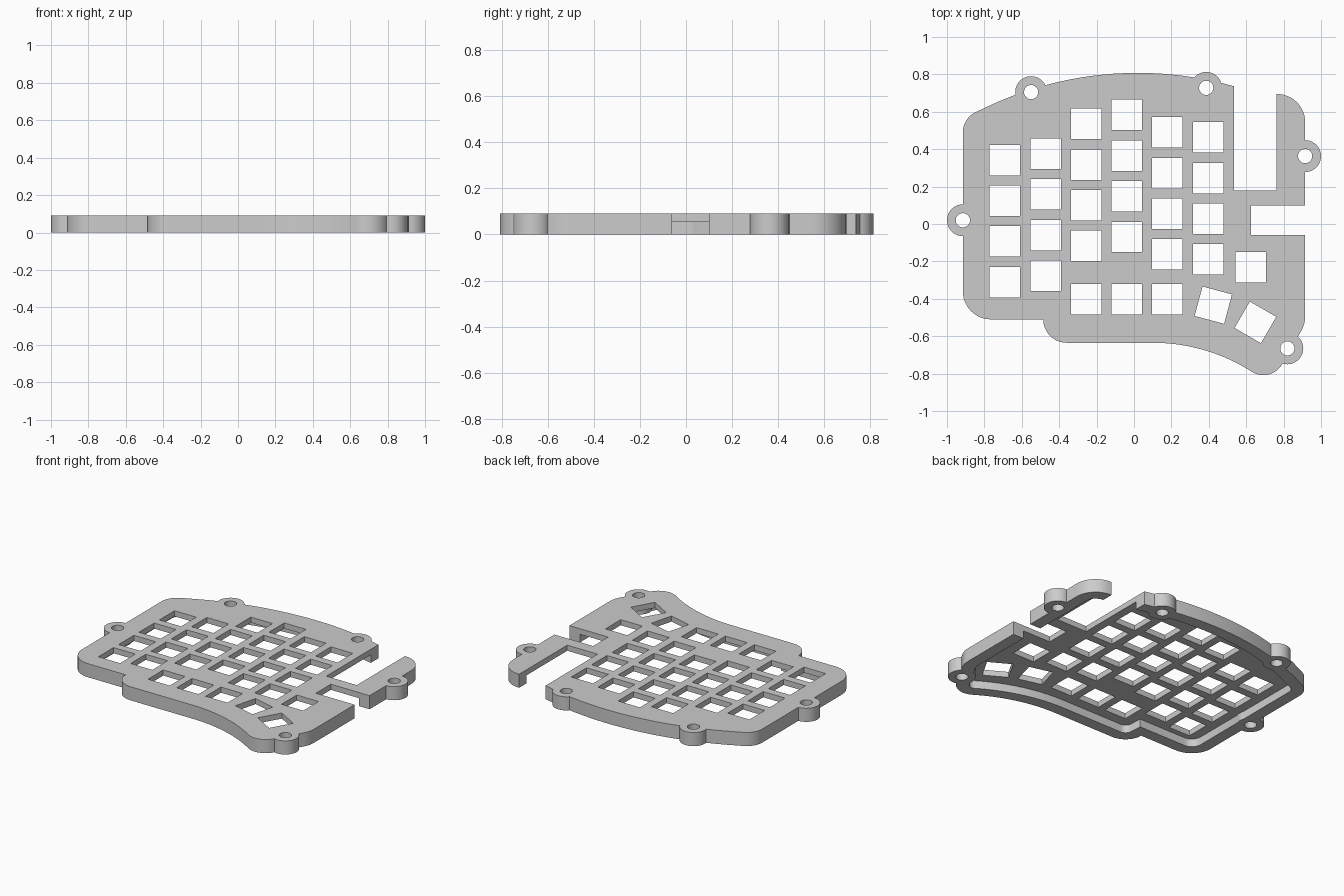
import bpy, bmesh
from math import radians, cos, sin
from mathutils import Vector, Matrix

cube = bpy.data.objects.get("Cube")
if cube:
    bpy.data.objects.remove(cube, do_unlink=True)

TOP = 0.092      # overall height
RECESS = 0.054   # depth of the underside pocket
RIM = 0.08       # width of the rim around the pocket
KEY = 0.163      # side of a key opening
PITCH = 0.2175   # key spacing

grey = bpy.data.materials.new("plate_grey")
grey.use_nodes = True
grey.diffuse_color = (0.6, 0.6, 0.6, 1)
grey.node_tree.nodes["Principled BSDF"].inputs["Base Color"].default_value = (0.6, 0.6, 0.6, 1)


def arc(cx, cy, r, a0, a1, n=12):
    angles = [radians(a0 + (a1 - a0) * i / n) for i in range(n + 1)]
    return [Vector((cx + r * cos(a), cy + r * sin(a))) for a in angles]


def rect(cx, cy, w, h, turn=0):
    rot = Matrix.Rotation(radians(turn), 2)
    corners = ((-1, -1), (1, -1), (1, 1), (-1, 1))
    return [Vector((cx, cy)) + rot @ Vector((sx * w / 2, sy * h / 2)) for sx, sy in corners]


def inset(points, d):
    """Offset a counter-clockwise loop inward with mitred corners."""
    result = []
    for i, p in enumerate(points):
        a = (p - points[i - 1]).normalized()
        b = (points[(i + 1) % len(points)] - p).normalized()
        na, nb = Vector((-a.y, a.x)), Vector((-b.y, b.x))
        result.append(p + (na + nb) * d / (1 + na.dot(nb)))
    return result


def prisms(name, loops, z0, z1):
    """One object holding an upright prism for every loop."""
    bm = bmesh.new()
    for loop in loops:
        low = [bm.verts.new((p.x, p.y, z0)) for p in loop]
        high = [bm.verts.new((p.x, p.y, z1)) for p in loop]
        bm.faces.new(low[::-1])
        bm.faces.new(high)
        for i in range(len(loop)):
            j = (i + 1) % len(loop)
            bm.faces.new((low[i], low[j], high[j], high[i]))
    mesh = bpy.data.meshes.new(name)
    bm.to_mesh(mesh)
    bm.free()
    mesh.materials.append(grey)
    ob = bpy.data.objects.new(name, mesh)
    bpy.context.collection.objects.link(ob)
    return ob


def combine(target, tool, operation):
    """Apply a boolean and discard the tool object."""
    tool.hide_render = True
    mod = target.modifiers.new(tool.name, "BOOLEAN")
    mod.operation, mod.solver, mod.object = operation, "EXACT", tool
    graph = bpy.context.evaluated_depsgraph_get()
    mesh = bpy.data.meshes.new_from_object(target.evaluated_get(graph))
    target.modifiers.clear()
    target.data = mesh
    bpy.data.objects.remove(tool, do_unlink=True)


# Case outline, counter-clockwise from the front left corner
path = (
    arc(-0.765, -0.36, 0.15, 180, 270)
    + arc(-0.36, -0.51, 0.125, 180, 270)
    + arc(0.1, -1.619, 0.984, 90, 57.4, 20)
    + arc(0.692, -0.693, 0.115, 237.4, 330)
    + arc(0.765, -0.495, 0.15, 330, 360, 6)
    + arc(0.765, 0.545, 0.15, 0, 90)
    + arc(0.02, -1.072, 1.88, 74.3, 116, 28)
    + arc(-0.795, 0.49, 0.12, 116, 180)
)
# Drop the doubled points where arcs meet
outline = [p for i, p in enumerate(path) if (p - path[i - 1]).length > 0.004]
plate = prisms("key_plate", [outline], 0, TOP)

# Pocket under the keys
combine(plate, prisms("pocket", [inset(outline, RIM)], -0.05, RECESS), "DIFFERENCE")

# Notches at the back right
notches = [rect(0.649, 0.68, 0.228, 1.0), rect(0.925, 0.02, 0.6, 0.16)]
combine(plate, prisms("notches", notches, -0.1, 0.2), "DIFFERENCE")

# Round screw tabs
tabs = [(-0.55, 0.705), (0.386, 0.728), (0.915, 0.363), (-0.915, 0.02), (0.82, -0.665)]
combine(plate, prisms("screw_tabs", [arc(x, y, 0.085, 0, 352.5, 47) for x, y in tabs], 0, TOP), "UNION")

# Key openings: column x, top key y, number of keys
columns = [(-0.69, 0.342, 4), (-0.472, 0.376, 4), (-0.254, 0.535, 4),
           (-0.038, 0.583, 4), (0.178, 0.49, 4), (0.396, 0.463, 4), (0.625, -0.23, 1)]
keys = [rect(x, y - PITCH * i, KEY, KEY) for x, y, n in columns for i in range(n)]
# Thumb row
keys += [rect(x, -0.402, KEY, KEY) for x in (-0.254, -0.038, 0.178)]
keys += [rect(0.424, -0.434, KEY, KEY, -15), rect(0.649, -0.526, KEY, KEY, -30)]

# Screw holes
holes = [arc(x, y, 0.038, 0, 348.75, 31) for x, y in tabs]
combine(plate, prisms("openings", keys + holes, -0.1, 0.2), "DIFFERENCE")

# Smooth curved walls, sharp edges kept
bpy.ops.object.select_all(action="DESELECT")
plate.select_set(True)
bpy.context.view_layer.objects.active = plate
bpy.ops.object.shade_smooth_by_angle(angle=radians(30))
